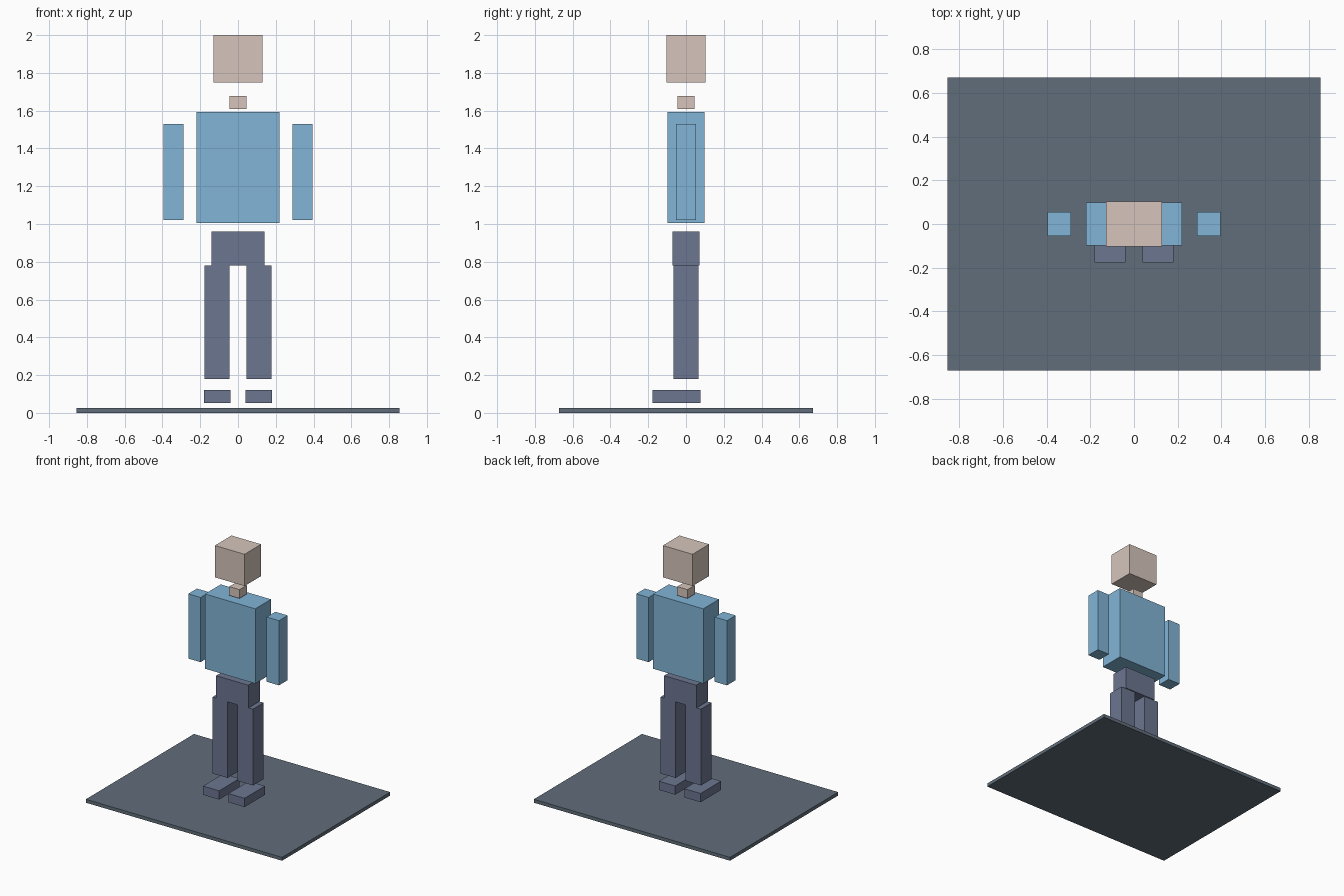
import bpy

if "Cube" in bpy.data.objects:
    bpy.data.objects.remove(bpy.data.objects["Cube"])


def material(name, rgb):
    mat = bpy.data.materials.new(name)
    mat.diffuse_color = (*rgb, 1.0)
    mat.use_nodes = True
    mat.node_tree.nodes["Principled BSDF"].inputs["Base Color"].default_value = mat.diffuse_color
    return mat


SKIN = material("skin", (0.67, 0.56, 0.50))
SHIRT = material("shirt_blue", (0.22, 0.46, 0.68))
TROUSERS = material("trouser_slate", (0.15, 0.18, 0.28))
STONE = material("base_grey", (0.12, 0.155, 0.195))


def box(name, x, y, z, mat):
    """Box spanning the (min, max) ranges on each axis."""
    bpy.ops.mesh.primitive_cube_add(size=1, location=[sum(r) / 2 for r in (x, y, z)])
    obj = bpy.context.object
    obj.name = name
    obj.scale = [r[1] - r[0] for r in (x, y, z)]
    bpy.ops.object.transform_apply(location=False, rotation=False, scale=True)
    obj.data.materials.append(mat)
    return obj


def centred(name, half_x, half_y, z, mat):
    return box(name, (-half_x, half_x), (-half_y, half_y), z, mat)


def pair(name, x, y, z, mat):
    box("right_" + name, x, y, z, mat)
    box("left_" + name, (-x[1], -x[0]), y, z, mat)


# Display base
centred("base", 0.854, 0.672, (0.0, 0.027), STONE)

# Lower body
pair("foot", (0.04, 0.181), (-0.177, 0.077), (0.053, 0.122), TROUSERS)
pair("leg", (0.044, 0.177), (-0.066, 0.066), (0.18, 0.78), TROUSERS)
centred("pelvis", 0.14, 0.072, (0.781, 0.961), TROUSERS)

# Upper body
centred("torso", 0.219, 0.098, (1.005, 1.593), SHIRT)
pair("arm", (0.288, 0.395), (-0.054, 0.054), (1.021, 1.53), SHIRT)

# Neck and head
centred("neck", 0.045, 0.045, (1.608, 1.677), SKIN)
centred("head", 0.129, 0.103, (1.75, 2.0), SKIN)
